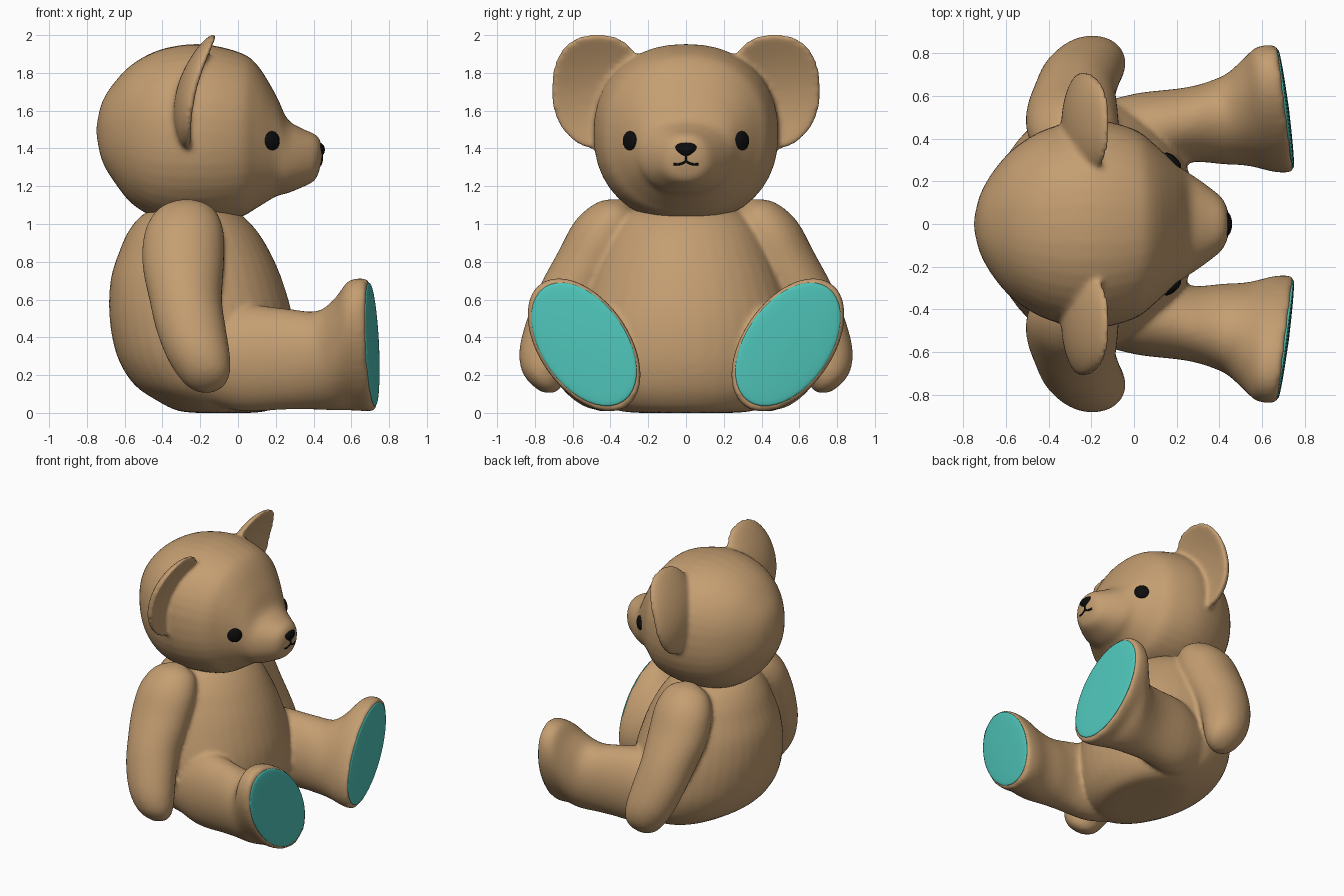
import bpy, bmesh, math
from mathutils import Vector
from mathutils.bvhtree import BVHTree

default_cube = bpy.data.objects.get("Cube")
if default_cube:
    bpy.data.objects.remove(default_cube, do_unlink=True)


def material(name, colour):
    mat = bpy.data.materials.new(name)
    mat.use_nodes = True
    mat.diffuse_color = (*colour, 1)
    mat.node_tree.nodes["Principled BSDF"].inputs["Base Color"].default_value = (*colour, 1)
    return mat


FUR = material("tan fur", (0.55, 0.34, 0.165))
TEAL = material("teal sole", (0.078, 0.56, 0.49))
BLACK = material("black", (0.004, 0.004, 0.004))


def spline_rows(rows, steps=4):
    """Smoothly interpolate between section rows (Catmull-Rom)."""
    out = []
    for i in range(len(rows) - 1):
        window = rows[max(i - 1, 0)], rows[i], rows[i + 1], rows[min(i + 2, len(rows) - 1)]
        for k in range(steps):
            t = k / steps
            out.append([b + t / 2 * (c - a + t * (2 * a - 5 * b + 4 * c - d + t * (3 * b - a - 3 * c + d)))
                        for a, b, c, d in zip(*window)])
    return out + [list(rows[-1])]


def loft(bm, rows, place, power=2, sides=40):
    """Skin rings; place(row, c, s) turns a unit ring point into a position."""
    rings = []
    for row in spline_rows(rows):
        ring = []
        for k in range(sides):
            angle = math.tau * k / sides
            c, s = (math.copysign(abs(f) ** (2 / power), f)
                    for f in (math.cos(angle), math.sin(angle)))
            ring.append(bm.verts.new(place(row, c, s)))
        rings.append(ring)
    for low, high in zip(rings, rings[1:]):
        for k in range(sides):
            n = (k + 1) % sides
            bm.faces.new((low[k], low[n], high[n], high[k]))
    bm.faces.new(rings[0])
    bm.faces.new(rings[-1])


def finish(name, bm, mat, fuse=False):
    """Make the object; fuse blends overlapping shells into one soft skin."""
    bmesh.ops.recalc_face_normals(bm, faces=bm.faces)
    for face in bm.faces:
        face.smooth = True
    mesh = bpy.data.meshes.new(name)
    bm.to_mesh(mesh)
    bm.free()
    mesh.materials.append(mat)
    obj = bpy.data.objects.new(name, mesh)
    bpy.context.collection.objects.link(obj)
    if fuse:
        remesh = obj.modifiers.new("skin", "REMESH")
        remesh.mode = "VOXEL"
        remesh.voxel_size = 0.014
        remesh.use_smooth_shade = True
        soften = obj.modifiers.new("soften", "SMOOTH")
        soften.factor = 0.5
        soften.iterations = 10


SIDES = (("left", 1), ("right", -1))

# Torso: z, centre x, radius x, radius y
torso_rows = [
    (0.0, -0.08, 0.14, 0.24), (0.012, -0.08, 0.24, 0.36), (0.06, -0.1, 0.32, 0.46),
    (0.15, -0.14, 0.41, 0.54), (0.3, -0.17, 0.47, 0.58), (0.5, -0.195, 0.485, 0.565),
    (0.7, -0.22, 0.455, 0.51), (0.85, -0.23, 0.4, 0.45), (0.97, -0.24, 0.335, 0.39),
    (1.06, -0.245, 0.245, 0.3), (1.12, -0.24, 0.1, 0.12)]

# Leg: x, centre y, centre z, radius y, radius z, outward tilt in degrees
leg_rows = [
    (-0.25, 0.36, 0.28, 0.18, 0.2, 0), (0, 0.42, 0.29, 0.19, 0.28, 0),
    (0.25, 0.465, 0.285, 0.175, 0.268, 5), (0.42, 0.485, 0.278, 0.2, 0.265, 16),
    (0.52, 0.515, 0.31, 0.22, 0.315, 28), (0.6, 0.535, 0.355, 0.232, 0.382, 34),
    (0.67, 0.54, 0.36, 0.238, 0.398, 35), (0.7, 0.54, 0.36, 0.232, 0.388, 35),
    (0.71, 0.54, 0.36, 0.215, 0.36, 35), (0.712, 0.54, 0.36, 0.02, 0.03, 35)]

# Sole pad: same layout as the leg
sole_rows = [
    (0.7, 0.54, 0.363, 0.218, 0.358, 35), (0.714, 0.54, 0.363, 0.218, 0.358, 35),
    (0.722, 0.54, 0.363, 0.14, 0.23, 35), (0.726, 0.54, 0.363, 0.01, 0.015, 35)]

# Arms: centre x, y, z, radius x, radius across
arm_rows = [
    (-0.27, 0.33, 1.125, 0.03, 0.02), (-0.275, 0.36, 1.07, 0.15, 0.115),
    (-0.285, 0.43, 0.95, 0.21, 0.17), (-0.29, 0.515, 0.78, 0.215, 0.178),
    (-0.277, 0.615, 0.6, 0.192, 0.175), (-0.25, 0.69, 0.45, 0.185, 0.16),
    (-0.21, 0.742, 0.3, 0.168, 0.15), (-0.18, 0.765, 0.2, 0.135, 0.124),
    (-0.17, 0.768, 0.14, 0.085, 0.08), (-0.17, 0.768, 0.112, 0.01, 0.01)]


def leg_place(side):
    def place(row, c, s):
        x, y, z, ry, rz, tilt = row
        tilt = math.radians(tilt)
        dy = ry * c * math.cos(tilt) + rz * s * math.sin(tilt)
        dz = rz * s * math.cos(tilt) - ry * c * math.sin(tilt)
        yaw = 0.13 * min(max((x - 0.3) / 0.3, 0), 1)
        return x - yaw * dy, side * (y + dy), z + dz
    return place


# Torso and limbs share one skin; the soles are thin pads on the feet
body = bmesh.new()
loft(body, torso_rows, lambda r, c, s: (r[1] + r[2] * c, r[3] * s, r[0]))
for label, side in SIDES:
    loft(body, leg_rows, leg_place(side))
    loft(body, arm_rows, lambda r, c, s: (r[0] + r[3] * c, side * (r[1] + 0.91 * r[4] * s),
                                          r[2] + 0.41 * r[4] * s))
    sole = bmesh.new()
    loft(sole, sole_rows, leg_place(side))
    finish(label + "_sole", sole, TEAL)
finish("torso_arms_and_legs", body, FUR, fuse=True)

# Head with muzzle: x, centre z, radius y, radius z
head_rows = [
    (-0.75, 1.495, 0.02, 0.02), (-0.72, 1.49, 0.14, 0.155), (-0.65, 1.485, 0.26, 0.27),
    (-0.55, 1.475, 0.365, 0.378), (-0.4, 1.475, 0.45, 0.452), (-0.2, 1.48, 0.49, 0.473),
    (0, 1.472, 0.445, 0.44), (0.1, 1.465, 0.37, 0.38), (0.2, 1.415, 0.28, 0.27),
    (0.26, 1.36, 0.238, 0.198), (0.33, 1.35, 0.19, 0.16), (0.405, 1.353, 0.13, 0.124),
    (0.433, 1.37, 0.085, 0.078), (0.445, 1.375, 0.03, 0.03)]
head = bmesh.new()
loft(head, head_rows, lambda r, c, s: (r[0], r[2] * c, r[1] + r[3] * s), power=2.2)
bmesh.ops.recalc_face_normals(head, faces=head.faces)
face_surface = BVHTree.FromBMesh(head)

# Ears: flattened spheres, squarer at the top, cupped towards the face
for label, side in SIDES:
    ear = bmesh.ops.create_uvsphere(head, u_segments=40, v_segments=24, radius=1)["verts"]
    for v in ear:
        a, b, depth = v.co
        r = math.hypot(a, b)
        if r > 1e-4:
            power = 2.4 if b > 0 else 2
            swell = (abs(a / r) ** power + abs(b / r) ** power) ** (-1 / power)
            a, b = a * swell, b * swell
        cup = 0.07 * b + 0.08 * b * b + 0.04 * a * a
        thick = 0.028 if depth > 0 else 0.058
        bulge = math.copysign(abs(depth) ** 0.6, depth)
        v.co = (-0.27 + cup + thick * bulge, side * (0.468 + 0.246 * a), 1.7 + 0.305 * b)
finish("head_and_ears", head, FUR, fuse=True)


def ball(name, centre, size, shape=lambda p: p, turn=None):
    """Black ellipsoid, optionally reshaped and turned."""
    bm = bmesh.new()
    bmesh.ops.create_uvsphere(bm, u_segments=24, v_segments=16, radius=1)
    for v in bm.verts:
        p = Vector([f * k for f, k in zip(shape(v.co), size)])
        if turn:
            p.rotate(turn)
        v.co = p + Vector(centre)
    finish(name, bm, BLACK)


# Eyes: flat buttons lying on the head surface
for label, side in SIDES:
    spot, normal, _, _ = face_surface.find_nearest(Vector((0.165, side * 0.28, 1.44)))
    ball(label + "_eye", spot, (0.051, 0.051, 0.022), turn=normal.to_track_quat("Z", "Y"))

# Nose: rounded triangle, wider at the top
ball("nose", (0.434, 0, 1.393), (0.026, 0.066, 0.04),
     shape=lambda p: Vector((p.x - 0.25 * p.z * p.z, p.y * (0.8 + 0.35 * p.z), p.z)))

# Mouth: thin stitched lines projected on the muzzle
mouth = bpy.data.curves.new("mouth", "CURVE")
mouth.dimensions = "3D"
mouth.bevel_depth = 0.006
mouth.bevel_resolution = 2
lines = [[(0, 1.37), (0, 1.35), (0, 1.332)]]
lines += [[(0, 1.332), (side * 0.018, 1.322), (side * 0.04, 1.315), (side * 0.066, 1.317)]
          for _, side in SIDES]
for line in lines:
    stitch = mouth.splines.new("POLY")
    stitch.points.add(len(line) - 1)
    for point, (y, z) in zip(stitch.points, line):
        hit = face_surface.ray_cast(Vector((1, y, z)), Vector((-1, 0, 0)))[0]
        point.co = (*hit, 1)
mouth.materials.append(BLACK)
bpy.context.collection.objects.link(bpy.data.objects.new("mouth", mouth))
